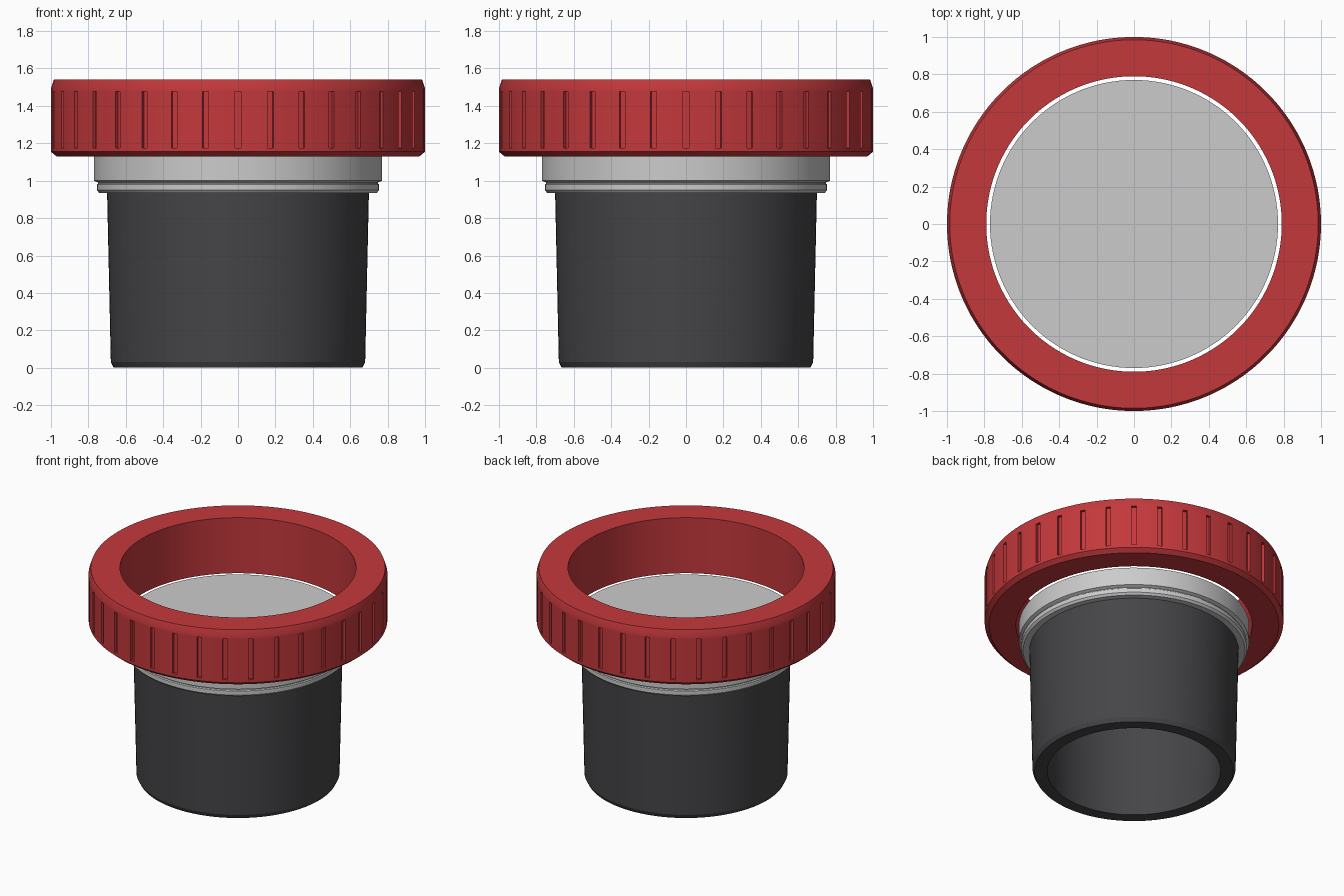
import bpy, bmesh
from math import sin, cos, radians

if "Cube" in bpy.data.objects:
    bpy.data.objects.remove(bpy.data.objects["Cube"])


def material(name, rgb):
    mat = bpy.data.materials.new(name)
    mat.diffuse_color = (*rgb, 1)
    mat.use_nodes = True
    mat.node_tree.nodes["Principled BSDF"].inputs["Base Color"].default_value = mat.diffuse_color
    return mat


def lathe(bm, profile, angles):
    """Revolve a closed (radius, z) profile; returns faces indexed [angle][segment]."""
    rings = [[bm.verts.new((r * cos(a), r * sin(a), z)) for r, z in profile]
             for a in map(radians, angles)]
    n, m = len(rings), len(profile)
    return [[bm.faces.new((rings[i][j], rings[(i + 1) % n][j],
                           rings[(i + 1) % n][(j + 1) % m], rings[i][(j + 1) % m]))
             for j in range(m)] for i in range(n)]


def finish(bm, name, mat=None):
    bmesh.ops.remove_doubles(bm, verts=bm.verts, dist=1e-5)
    bmesh.ops.recalc_face_normals(bm, faces=bm.faces)
    mesh = bpy.data.meshes.new(name)
    bm.to_mesh(mesh)
    bm.free()
    obj = bpy.data.objects.new(name, mesh)
    bpy.context.collection.objects.link(obj)
    if mat:
        mesh.materials.append(mat)
    bpy.ops.object.select_all(action='DESELECT')
    obj.select_set(True)
    bpy.context.view_layer.objects.active = obj
    bpy.ops.object.shade_smooth_by_angle(angle=radians(20))
    return obj


red = material("red", (0.55, 0.04, 0.045))
dark = material("dark_grey", (0.06, 0.06, 0.065))
even = [i * 3 for i in range(120)]

# Tapered hollow sleeve, open at the bottom
bm = bmesh.new()
lathe(bm, [(0.58, 0), (0.665, 0), (0.68, 0.03), (0.70, 0.94), (0.60, 0.94)], even)
finish(bm, "sleeve", dark)

# Stepped collar closing the sleeve
bm = bmesh.new()
lathe(bm, [(0, 0.935), (0.742, 0.935), (0.755, 0.95), (0.755, 0.98), (0.748, 0.985),
           (0.748, 0.99), (0.77, 1.0), (0.77, 1.13), (0, 1.13)], even)
finish(bm, "collar")

# Grip ring: each 10 degree sector has one narrow groove strip
bm = bmesh.new()
angles = [10 * k + d for k in range(36) for d in (-0.9, 0.9, 3.6, 6.4)]
faces = lathe(bm, [(0.79, 1.13), (0.97, 1.13), (1.0, 1.155), (1.0, 1.176),
                   (1.0, 1.476), (1.0, 1.495), (0.985, 1.54), (0.79, 1.54)], angles)
grooves = [faces[i][3] for i in range(0, len(angles), 4)]
bmesh.ops.recalc_face_normals(bm, faces=bm.faces)
bmesh.ops.inset_individual(bm, faces=grooves, thickness=0, depth=-0.02)
finish(bm, "grip_ring", red)
